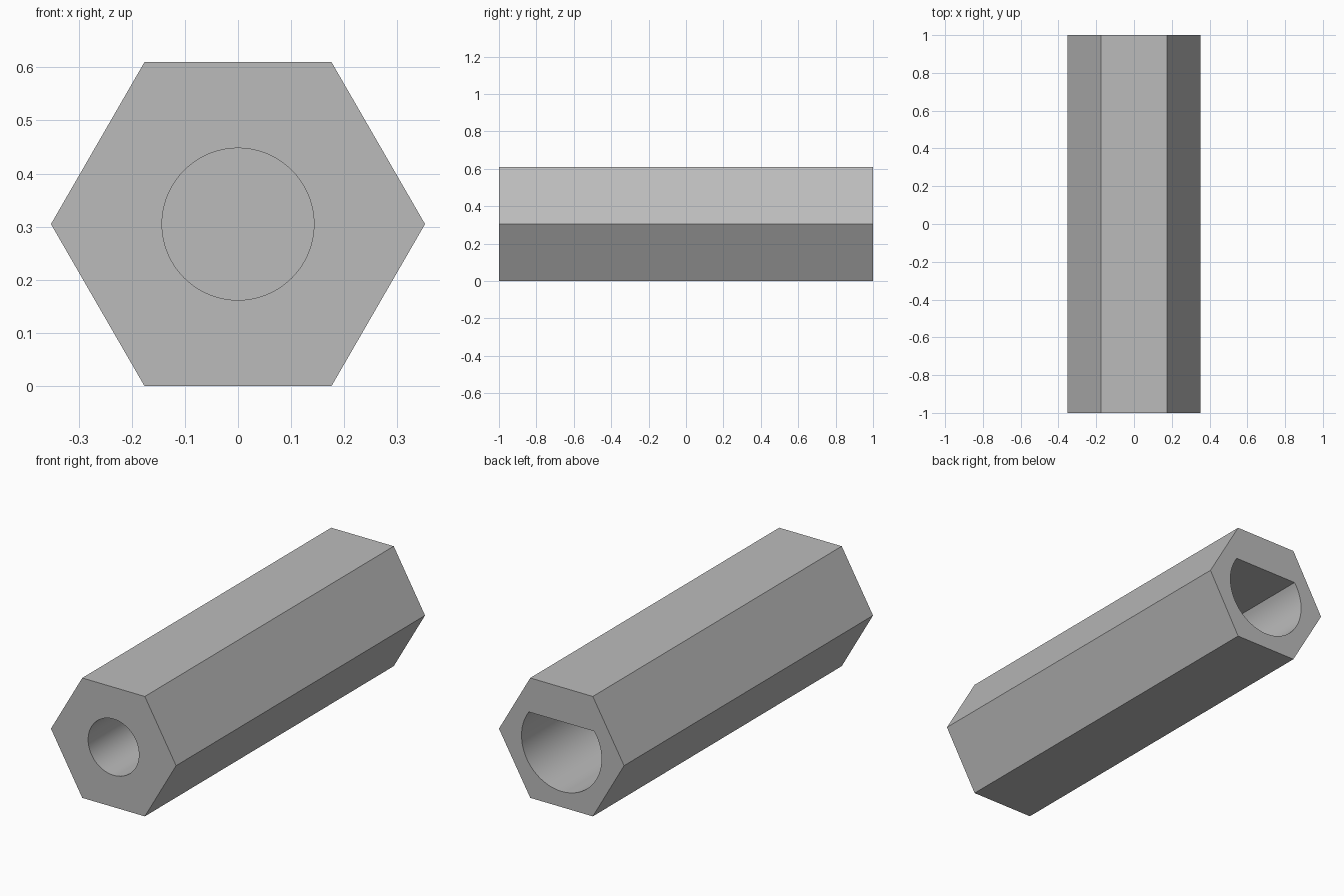
import bpy
import bmesh
from math import asin, cos, sin, pi, radians

cube = bpy.data.objects.get("Cube")
if cube:
    bpy.data.objects.remove(cube, do_unlink=True)

HALF_LENGTH = 1.0
HEX_RADIUS = 0.352
CENTRE_Z = HEX_RADIUS * cos(pi / 6)
FRONT_BORE, BACK_BORE, FLAT_HEIGHT = 0.143, 0.225, 0.13
BORE_DEPTH = 0.8

grey = bpy.data.materials.new("plain grey")
grey.use_nodes = True
colour = (0.5, 0.5, 0.5, 1)
grey.diffuse_color = colour
grey.node_tree.nodes["Principled BSDF"].inputs["Base Color"].default_value = colour


def arc(radius, count, start=0.0, sweep=2 * pi, closed=True):
    """Points around the long axis, as (x, z) pairs."""
    steps = count if closed else count - 1
    return [(radius * cos(start + sweep * i / steps),
             CENTRE_Z + radius * sin(start + sweep * i / steps)) for i in range(count)]


def prism(name, profile, y0, y1):
    """Extrude an (x, z) profile from y0 to y1."""
    bm = bmesh.new()
    base = bm.faces.new([bm.verts.new((x, y0, z)) for x, z in profile])
    side = bmesh.ops.extrude_face_region(bm, geom=[base])["geom"]
    verts = [v for v in side if isinstance(v, bmesh.types.BMVert)]
    bmesh.ops.translate(bm, verts=verts, vec=(0, y1 - y0, 0))
    bmesh.ops.recalc_face_normals(bm, faces=bm.faces)
    mesh = bpy.data.meshes.new(name)
    bm.to_mesh(mesh)
    bm.free()
    mesh.materials.append(grey)
    obj = bpy.data.objects.new(name, mesh)
    bpy.context.collection.objects.link(obj)
    return obj


# Hexagonal bar
bar = prism("hex_bar", arc(HEX_RADIUS, 6), -HALF_LENGTH, HALF_LENGTH)

# Round blind bore at the front, D-shaped blind bore with its flat on top at the back
flat_angle = asin(FLAT_HEIGHT / BACK_BORE)
d_profile = arc(BACK_BORE, 72, pi - flat_angle, pi + 2 * flat_angle, closed=False)
cutters = [
    prism("front_bore_cutter", arc(FRONT_BORE, 72), -HALF_LENGTH - 0.1, -HALF_LENGTH + BORE_DEPTH),
    prism("back_bore_cutter", d_profile, HALF_LENGTH - BORE_DEPTH, HALF_LENGTH + 0.1),
]
bpy.ops.object.select_all(action="DESELECT")
bpy.context.view_layer.objects.active = bar
bar.select_set(True)
for cutter in cutters:
    cut = bar.modifiers.new(cutter.name, "BOOLEAN")
    cut.operation = "DIFFERENCE"
    cut.solver = "EXACT"
    cut.object = cutter
    bpy.ops.object.modifier_apply(modifier=cut.name)
    bpy.data.objects.remove(cutter, do_unlink=True)

# Smooth bores, crisp outer edges
bpy.ops.object.shade_smooth_by_angle(angle=radians(30))
